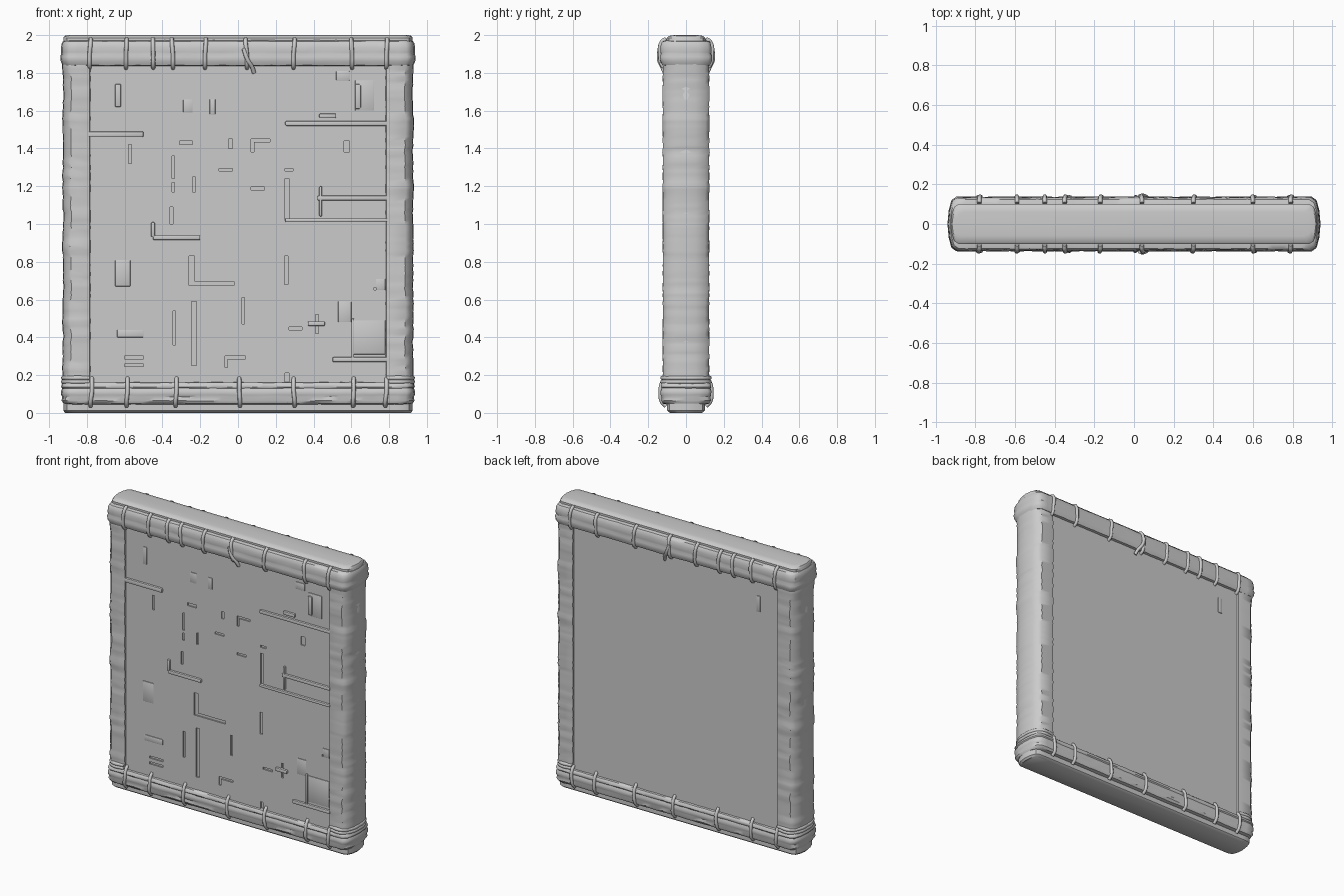
import bpy, bmesh, math, random

if "Cube" in bpy.data.objects:
    bpy.data.objects.remove(bpy.data.objects["Cube"])
random.seed(4)


def finish(name, bm, smooth=True):
    bmesh.ops.recalc_face_normals(bm, faces=bm.faces)
    me = bpy.data.meshes.new(name)
    bm.to_mesh(me)
    bm.free()
    ob = bpy.data.objects.new(name, me)
    bpy.context.collection.objects.link(ob)
    if smooth:
        bpy.context.view_layer.objects.active = ob
        ob.select_set(True)
        bpy.ops.object.shade_smooth_by_angle(angle=math.radians(40))
        ob.select_set(False)
    return ob


def loft(name, rings):
    bm = bmesh.new()
    vs = [[bm.verts.new(p) for p in r] for r in rings]
    n = len(vs[0])
    for a, b in zip(vs, vs[1:]):
        for i in range(n):
            bm.faces.new((a[i], a[(i + 1) % n], b[(i + 1) % n], b[i]))
    bm.faces.new(vs[0])
    bm.faces.new(vs[-1])
    return finish(name, bm)


def plan(hx, hy, z, wob=0.0):
    # slab outline seen from above: long flat faces, bulged ends
    end = [(hx - .045, -hy), (hx - .02, -hy * .87), (hx - .006, -hy * .5), (hx, 0),
           (hx - .006, hy * .5), (hx - .02, hy * .87), (hx - .045, hy)]
    n = 40
    back = [((hx - .045) * (1 - 2 * i / n), hy) for i in range(1, n)]
    half = end + back
    pts = half + [(-x, -y) for x, y in half]
    return [(x, y + random.uniform(-wob, wob) * (1 if abs(y) > hy * .9 else 0),
             z + random.uniform(-wob, wob)) for x, y in pts]


def boxes(name, rects, y0, y1, bevel=0.0):
    bm = bmesh.new()
    for x0, x1, z0, z1 in rects:
        r = bmesh.ops.create_cube(bm, size=1)
        for v in r["verts"]:
            v.co = ((x0 + x1) / 2 + v.co.x * (x1 - x0), (y0 + y1) / 2 + v.co.y * (y1 - y0),
                    (z0 + z1) / 2 + v.co.z * (z1 - z0))
    if bevel:
        bmesh.ops.bevel(bm, geom=bm.edges[:], offset=bevel, segments=2, affect='EDGES', profile=.5)
    return finish(name, bm, bool(bevel))


def cord(name, paths, radius):
    cu = bpy.data.curves.new(name, 'CURVE')
    cu.dimensions = '3D'
    cu.bevel_depth = radius
    cu.bevel_resolution = 2
    cu.resolution_u = 4
    cu.use_fill_caps = True
    for pts in paths:
        s = cu.splines.new('BEZIER')
        s.bezier_points.add(len(pts) - 1)
        for b, p in zip(s.bezier_points, pts):
            b.co = p
            b.handle_left_type = b.handle_right_type = 'AUTO'
    ob = bpy.data.objects.new(name, cu)
    bpy.context.collection.objects.link(ob)
    return ob


# core slab, exposed as end caps above and below the bindings
loft("core_slab", [plan(hx, hy, z) for hx, hy, z in
     [(.915, .085, 0), (.925, .1, .012), (.925, .102, 1.985), (.918, .09, 1.996), (.90, .06, 2)]])

# main panel with carved grooves on the front
panel = boxes("panel", [(-.8, .8, .1, 1.9)], -.11, .11)
grooves = [(-.26, -.23, .68, .83), (-.26, -.02, .675, .695), (.245, .265, .68, .83), (-.245, -.22, .25, .59),
           (.02, .035, .47, .61), (-.31, -.24, 1.42, 1.44), (.07, .17, 1.435, 1.45), (.07, .085, 1.38, 1.45),
           (-.10, -.03, 1.28, 1.295), (-.35, -.335, 1.24, 1.36), (-.35, -.335, 1.17, 1.22), (-.345, -.33, .36, .54),
           (.25, .27, 1.02, 1.24), (.25, .29, 1.28, 1.295), (-.58, -.565, 1.32, 1.42), (-.36, -.345, 1.0, 1.09),
           (.25, .27, .15, .21), (.41, .425, .42, .52), (-.24, -.225, 1.17, 1.25), (-.6, -.5, .245, .26),
           (-.6, -.5, .285, .3), (-.07, .04, .285, .3), (-.07, -.055, .24, .29), (.27, .34, .44, .455),
           (.72, .78, .65, .665), (.07, .14, 1.18, 1.195), (.56, .59, 1.38, 1.44), (-.05, -.03, 1.40, 1.45)]
cut = boxes("groove_cutter", grooves, -.2, -.098)
cut.hide_render = True
cut.hide_viewport = False
m = panel.modifiers.new("grooves", 'BOOLEAN')
m.operation = 'DIFFERENCE'
m.object = cut
m.solver = 'EXACT'
m.use_self = True
cut.display_type = 'WIRE'

# raised sticks and small plaques on the front, one on the back
boxes("raised_sticks", [(-.79, -.5, 1.46, 1.49), (.25, .79, 1.52, 1.545), (.42, .79, 1.125, 1.15),
      (.25, .79, 1.01, 1.03), (-.45, -.2, .915, .94), (.5, .79, .27, .295), (-.46, -.44, .93, 1.01),
      (.6, .615, .28, .5), (.43, .445, 1.04, 1.2), (.43, .52, 1.56, 1.585), (.37, .46, .46, .485),
      (.62, .65, 1.61, 1.74)], -.124, -.1, .006)
boxes("plaques", [(-.65, -.62, 1.62, 1.74), (-.29, -.24, 1.59, 1.66), (-.15, -.12, 1.58, 1.66),
      (.52, .59, 1.76, 1.81), (-.65, -.57, .67, .81), (-.64, -.5, .4, .44), (.53, .6, .48, .59),
      (.61, .78, .31, .49), (.73, .78, .65, .71), (.62, .72, 1.6, 1.76)], -.114, -.1, .003)
boxes("back_plaque", [(-.65, -.62, 1.63, 1.74)], .1, .115, .003)

# wrinkled wrapped columns on both sides
for side, label in ((1, "right"), (-1, "left")):
    prof = [(.78, -.10), (.785, -.118), (.81, -.121), (.885, -.121), (.91, -.10), (.925, -.05), (.928, 0)]
    prof += [(x, -y) for x, y in reversed(prof[:-1])]
    rings = []
    for i in range(91):
        d = random.uniform(-.003, .003) + .002 * math.sin(i * .37)
        tilt = random.uniform(-.004, .004)
        rings.append([(side * (x + (d if x > .85 else 0)), y + math.copysign(d, y) * (abs(y) > .09),
                       .1 + i * .02 + tilt * (x - .85) * 15) for x, y in prof])
    loft(label + "_column", rings)

# rolled bindings around the top and bottom, height with outward swell
top = [(1.835, -.02), (1.84, .004), (1.86, .013), (1.885, .016), (1.90, .011), (1.91, .013), (1.935, .012),
       (1.955, .009), (1.967, .002), (1.972, -.02)]
bottom = [(.045, -.02), (.05, .0), (.065, .009), (.085, .006), (.095, .011), (.115, .012), (.13, .006),
          (.137, .011), (.15, .009), (.16, .002), (.163, -.02)]
for label, data in (("top", top), ("bottom", bottom)):
    loft(label + "_binding", [plan(.925 + d, .122 + d, z, .0012) for z, d in data])

# extra wraps around the column ends above the lower binding
for s, label in ((1, "right"), (-1, "left")):
    cord(label + "_corner_wrap", [[(s * .79, -.115, z), (s * .88, -.118, z), (s * .92, -.06, z), (s * .925, 0, z),
         (s * .92, .06, z), (s * .88, .118, z), (s * .79, .115, z)] for z in (.165, .185)], .012)

# cord ties over the bindings, front and back
paths = []
for s in (-1, 1):
    for x in (-.78, -.59, -.45, -.35, -.17, .04, .30, .60, .79):
        k = random.uniform(-.008, .008)
        paths.append([(x, s * .105, 1.98), (x, s * .128, 1.965), (x + k, s * .137, 1.89),
                      (x + k, s * .126, 1.84), (x + k, s * .105, 1.825)])
    for x in (-.78, -.59, -.33, .01, .30, .61, .78):
        k = random.uniform(-.008, .008)
        paths.append([(x, s * .105, .035), (x, s * .128, .06), (x + k, s * .135, .115),
                      (x + k, s * .124, .165), (x + k, s * .105, .185)])
    # loose knot tail
    paths.append([(.03, s * .14, 1.93), (.05, s * .142, 1.87), (.075, s * .125, 1.83), (.085, s * .112, 1.80)])
cord("cord_ties", paths, .011)
